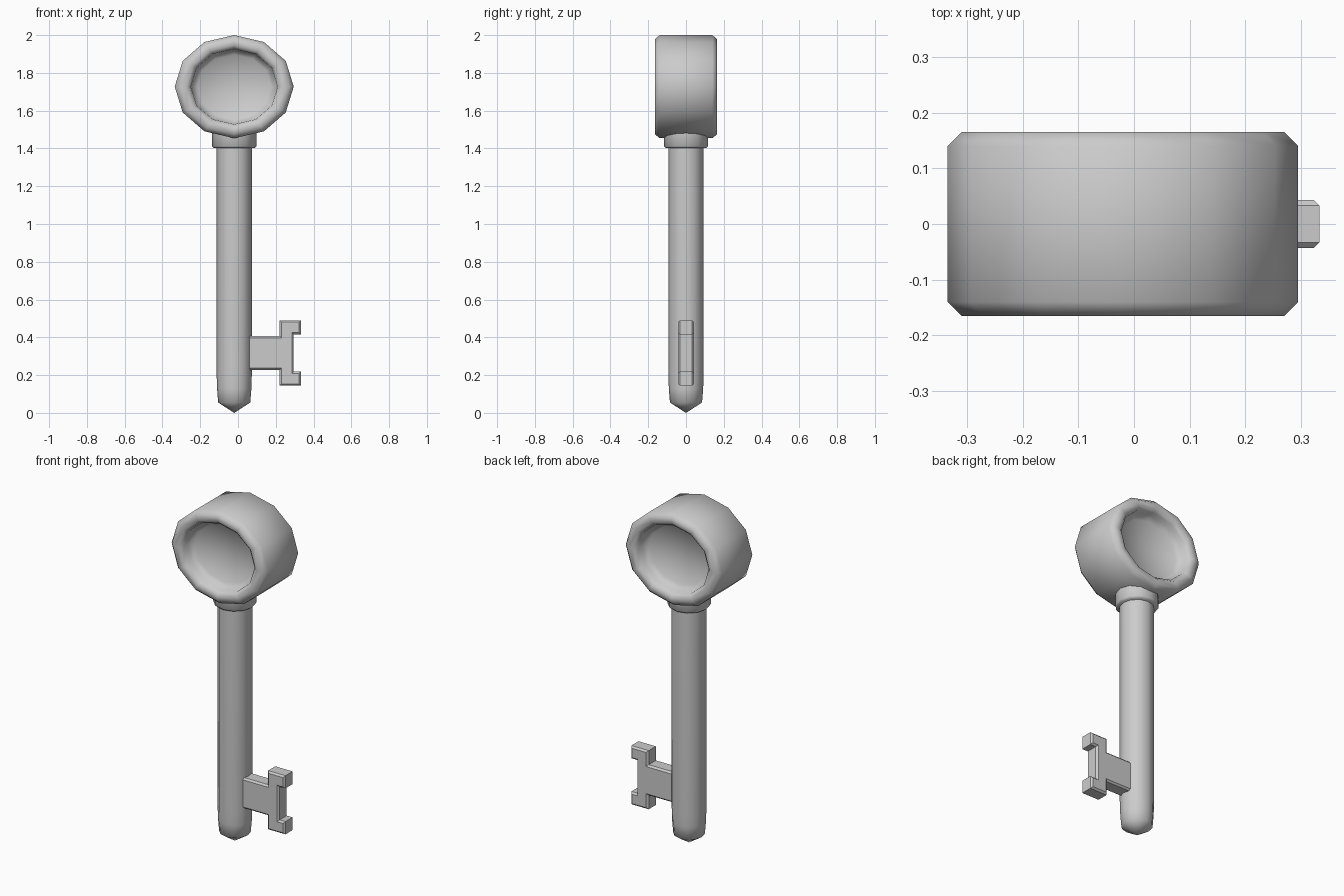
import bpy, bmesh, math
from mathutils import Matrix, Vector

if "Cube" in bpy.data.objects:
    bpy.data.objects.remove(bpy.data.objects["Cube"])

CX = -0.02  # axis of shaft and bow


def finish(bm, name, angle):
    bmesh.ops.recalc_face_normals(bm, faces=bm.faces)
    mesh = bpy.data.meshes.new(name)
    bm.to_mesh(mesh)
    bm.free()
    ob = bpy.data.objects.new(name, mesh)
    bpy.context.collection.objects.link(ob)
    bpy.ops.object.select_all(action='DESELECT')
    ob.select_set(True)
    bpy.context.view_layer.objects.active = ob
    bpy.ops.object.shade_smooth_by_angle(angle=math.radians(angle))
    return ob


def lathe(name, profile, matrix, sides=12, angle=50):
    """Closed solid of revolution from (radius, height) points."""
    bm = bmesh.new()
    rings = []
    for r, h in profile:
        if r == 0:
            rings.append([bm.verts.new((0, 0, h))] * sides)
        else:
            rings.append([bm.verts.new((r * math.cos(2 * math.pi * i / sides),
                                        r * math.sin(2 * math.pi * i / sides), h))
                          for i in range(sides)])
    for a, b in zip(rings, rings[1:]):
        for i in range(sides):
            j = (i + 1) % sides
            quad = list(dict.fromkeys((a[i], a[j], b[j], b[i])))
            bm.faces.new(quad)
    bm.transform(matrix)
    return finish(bm, name, angle)


# bow: oval twelve-sided drum with a rounded rim and a dished recess on each side
half = [(0, 0.07), (0.62, 0.09), (0.72, 0.115), (0.73, 0.145),
        (0.80, 0.165), (0.92, 0.165), (1.0, 0.14)]
bow_profile = half + [(r, -h) for r, h in reversed(half)]
bow_matrix = (Matrix.Translation((CX, 0, 1.727))
              @ Matrix.Diagonal((0.315, 1, 0.273, 1))
              @ Matrix.Rotation(math.radians(90), 4, 'X'))
lathe("bow", bow_profile, bow_matrix, angle=80)

# shaft with rounded, shallow-pointed tip, and collar below the bow
axis = Matrix.Translation((CX, 0, 0))
lathe("shaft", [(0, 0), (0.085, 0.055), (0.091, 0.13), (0.093, 0.2),
                (0.093, 1.45), (0, 1.45)], axis, angle=65)
lathe("collar", [(0, 1.402), (0.108, 1.402), (0.117, 1.412),
                 (0.117, 1.49), (0, 1.49)], axis)

# bit: T-shaped plate with notched end, mirrored about its middle height
mid = 0.317
upper = [(0.02, 0.09), (0.22, 0.09), (0.22, 0.173),
         (0.333, 0.173), (0.333, 0.098), (0.295, 0.098)]
outline = [(x, mid + d) for x, d in upper] + [(x, mid - d) for x, d in reversed(upper)]
bm = bmesh.new()
face = bm.faces.new([bm.verts.new((x, -0.043, z)) for x, z in outline])
ext = bmesh.ops.extrude_face_region(bm, geom=[face])
bmesh.ops.translate(bm, vec=Vector((0, 0.086, 0)),
                    verts=[v for v in ext["geom"] if isinstance(v, bmesh.types.BMVert)])
bmesh.ops.recalc_face_normals(bm, faces=bm.faces)
# chamfer the front and back outlines
rim = [e for e in bm.edges if abs(e.verts[0].co.y - e.verts[1].co.y) < 1e-4]
bmesh.ops.bevel(bm, geom=rim, offset=0.01, segments=1, affect='EDGES', profile=0.5)
finish(bm, "bit", 20)
